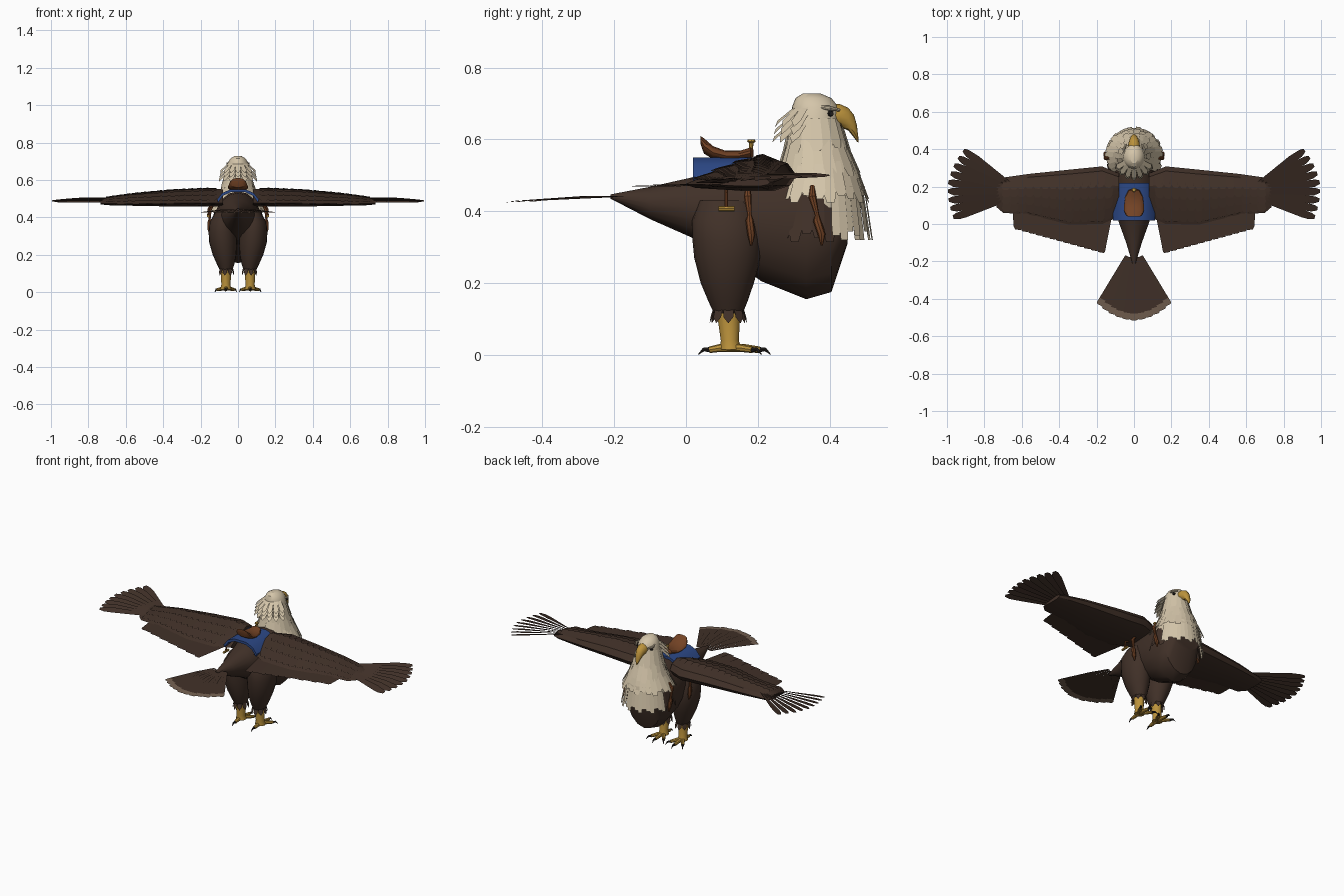
import bpy, math
from math import sin, cos, pi, radians
from mathutils import Vector

if "Cube" in bpy.data.objects:
    bpy.data.objects.remove(bpy.data.objects["Cube"])


def mat(name, c):
    m = bpy.data.materials.new(name)
    m.diffuse_color = (*c, 1)
    m.use_nodes = True
    m.node_tree.nodes["Principled BSDF"].inputs["Base Color"].default_value = m.diffuse_color
    return m


BROWN = mat("dark brown feather", (0.052, 0.030, 0.021))
CREAM = mat("cream feather", (0.66, 0.56, 0.40))
GOLD = mat("golden yellow", (0.50, 0.29, 0.045))
BLUE = mat("blue cloth", (0.025, 0.065, 0.24))
LEATHER = mat("saddle leather", (0.17, 0.055, 0.018))
TIP = mat("pale brown tip", (0.17, 0.115, 0.08))
BLACK = mat("claw black", (0.02, 0.016, 0.014))


def make(name, verts, faces, mats, mirror=False, idx=None):
    me = bpy.data.meshes.new(name)
    me.from_pydata([tuple(v) for v in verts], [], faces)
    ob = bpy.data.objects.new(name, me)
    bpy.context.collection.objects.link(ob)
    for m in (mats if isinstance(mats, list) else [mats]):
        me.materials.append(m)
    if idx:
        for p, i in zip(me.polygons, idx):
            p.material_index = i
    if mirror:
        ob.modifiers.new("mirror", 'MIRROR').use_mirror_merge = False
    return ob


def loft(name, rings, m, mirror=False):
    """Skin a list of equal closed rings and cap both ends."""
    n = len(rings[0])
    faces = [tuple(range(n))[::-1]]
    for k in range(len(rings) - 1):
        for i in range(n):
            j = (i + 1) % n
            faces.append((k*n+i, k*n+j, k*n+n+j, k*n+n+i))
    faces.append(tuple(range((len(rings)-1)*n, len(rings)*n)))
    return make(name, [v for r in rings for v in r], faces, m, mirror)


def level(z, cx, cy, rx, ry, n=20):
    return [(cx + rx*cos(2*pi*i/n), cy + ry*sin(2*pi*i/n), z) for i in range(n)]


def upright(y, rx, z0, z1, n=16):
    c, r = (z0+z1)/2, (z1-z0)/2
    return [(rx*cos(2*pi*i/n), y, c + r*sin(2*pi*i/n)) for i in range(n)]


def tube(name, path, radii, m, mirror=True, n=8):
    pts = [Vector(p) for p in path]
    rings = []
    for k, p in enumerate(pts):
        d = (pts[min(k+1, len(pts)-1)] - pts[max(k-1, 0)]).normalized()
        a = d.cross(Vector((1, 0, 0)) if abs(d.x) < .8 else Vector((0, 0, 1))).normalized()
        b = d.cross(a)
        rings.append([p + radii[k]*(a*cos(2*pi*i/n) + b*sin(2*pi*i/n)) for i in range(n)])
    return loft(name, rings, m, mirror)


def plates(name, polys, mats, mirror=False, idx=None):
    """Many separate flat feathers in one object."""
    v, f = [], []
    for p in polys:
        f.append(tuple(range(len(v), len(v)+len(p))))
        v += p
    return make(name, v, f, mats, mirror, idx)


# body
loft("body", [upright(*s) for s in [
    (-.21, .009, .435, .447), (-.1, .042, .378, .468), (.02, .085, .325, .495),
    (.12, .112, .27, .53), (.21, .128, .205, .54), (.335, .132, .155, .54),
    (.405, .12, .175, .53), (.45, .10, .31, .5)]], BROWN)

# tail fan with pale tips
polys, idx = [], []
N = 11
for i in range(N):
    a = radians(-28 + 56*i/(N-1))
    R = .425 - .035*abs(2*i/(N-1)-1)**1.5
    z = .436 + .002*(i % 2)

    def q(r, da):
        return (r*sin(a+da), -.09 - r*cos(a+da), z - .045*max(0, r-.12)**1.0 + .008*sin(r*7))
    h = radians(3.2)
    polys += [[q(.09, -h), q(.2, -h), q(R-.035, -h), q(R-.035, h), q(.2, h), q(.09, h)],
              [q(R-.035, -h), q(R-.006, -h), q(R, -h*.6), q(R, h*.6), q(R-.006, h), q(R-.035, h)]]
    idx += [0, 1]
plates("tail_fan", polys, [BROWN, TIP], idx=idx)

# wings: thick arm lofted outward
WING = [(.08, .27, .04, .46, .55), (.17, .308, 0, .457, .553), (.35, .29, -.003, .458, .545),
        (.56, .268, .05, .462, .525), (.70, .248, .06, .465, .505), (.735, .235, .09, .47, .495)]
PROF = [(0, .45), (.08, .8), (.3, 1), (.6, .75), (1, .2), (.9, .08), (.5, 0), (.2, 0), (.06, .15)]


def section(x):
    for a, b in zip(WING, WING[1:]):
        if x <= b[0]:
            t = (x-a[0])/(b[0]-a[0])
            return [p + (q-p)*t for p, q in zip(a, b)]
    return WING[-1]


def on_wing(x, u):
    _, yf, yb, z0, z1 = section(x)
    for (a, h), (b, k) in zip(PROF[:5], PROF[1:5]):
        if u <= b:
            return (x, yf + (yb-yf)*u, z0 + (z1-z0)*(h + (k-h)*(u-a)/(b-a)))
    return (x, yb, z0 + (z1-z0)*.2)


loft("wing_arm", [[(x, yf+(yb-yf)*u, z0+(z1-z0)*h) for u, h in PROF]
                  for x, yf, yb, z0, z1 in WING], BROWN, True)

# overlapping covert rows on the wing top
polys = []
for row in range(4):
    u0 = .12 + row*.2
    for i in range(14):
        x = .11 + i*.042
        ps = []
        for dx, du, lift in [(0, 0, .001), (.044, 0, .001), (.05, .18, .007),
                             (.04, .24, .008), (.018, .24, .008), (.006, .18, .007)]:
            px, py, pz = on_wing(x+dx, min(1, u0+du))
            ps.append((px, py, pz+lift))
        polys.append(ps)
plates("wing_coverts", polys, BROWN, True)

# trailing secondary feathers
polys = []
for i in range(13):
    t = i/12
    x0, x1 = .11 + .495*t, .155 + .445*t
    y1 = -.155 + .122*t
    z = .474 + .003*(i % 2)
    polys.append([(x0, .08, z), (x0+.045, .08, z), (x1+.043, y1+.02, z-.004),
                  (x1+.036, y1+.005, z-.005), (x1+.006, y1, z-.005), (x1, y1+.008, z-.004)])
plates("secondary_feathers", polys, BROWN, True)

# fanned primary feathers
polys = []
for i in range(9):
    t = i/8
    a = radians(35 - 53*t)
    R = .418 - .012*abs(2*t-1)
    z = .482 + .016*(1-t)

    def w(r, da):
        d = radians(da)
        return (.58 + r*cos(a+d), .16 + r*sin(a+d), z + .006*da/4 + .004*sin(r*8))
    polys.append([w(.08, -4), w(.34, -3.4), w(R-.03, -2.8), w(R, -1), w(R, 1.6),
                  w(R-.02, 2.8), w(.32, 4), w(.08, 4)])
plates("primary_feathers", polys, BROWN, True)

# head and neck
HEAD = [(.40, .365, .12, .12), (.45, .37, .125, .125), (.52, .37, .095, .102),
        (.60, .36, .073, .078), (.65, .36, .062, .068), (.69, .36, .056, .065),
        (.715, .355, .04, .05), (.728, .35, .018, .025)]
loft("head_and_neck", [level(*(s[0], 0) + s[1:], n=24) for s in HEAD], CREAM)


def skirt(name, n, a0, a1, top, bot, m, point=.6):
    """Ring of hanging feathers; top/bot = (z, centre y, rx, ry), angle 0 at +y."""
    polys = []
    for i in range(n):
        a = radians(a0 + (a1-a0)*i/(n-1))
        h = radians((a1-a0)/(n-1))*.56
        e = .003*(i % 2)

        def p(t, d):
            z, cy, rx, ry = [u + (v-u)*t for u, v in zip(top, bot)]
            return ((rx+e)*sin(a+d), cy + (ry+e)*cos(a+d), z)
        s = 1 - .08*(i % 3)
        polys.append([p(0, -h), p(.8*s, -h), p(s, -h*point), p(s, h*point), p(.8*s, h), p(0, h)])
    plates(name, polys, m)


skirt("ruff_front", 17, -68, 68, (.47, .365, .125, .13), (.32, .36, .155, .158), CREAM, .85)
skirt("ruff_lower", 26, -170, 170, (.54, .37, .092, .098), (.425, .365, .157, .145), CREAM)
skirt("ruff_middle", 22, -170, 170, (.60, .362, .075, .08), (.49, .37, .115, .121), CREAM)
skirt("ruff_upper", 18, -170, 170, (.66, .36, .062, .068), (.56, .365, .09, .094), CREAM)
for s, nm in ((1, "right"), (-1, "left")):
    skirt("breast_cape_" + nm, 6, s*68, s*138, (.45, .35, .12, .12), (.315, .35, .148, .135), BROWN)

# swept tufts behind the head
polys = []
for k in range(3):
    for i in range(7):
        a = radians(-60 + 20*i)
        z, r = .69 - .022*k, .055 + .004*k
        p = lambda rr, d, zz: (rr*sin(a+d), .36 - rr*cos(a+d)*1.08, zz)
        polys.append([p(r, -.2, z), p(r+.045, -.14, z-.038), p(r+.055, 0, z-.055),
                      p(r+.045, .14, z-.038), p(r, .2, z)])
plates("nape_tufts", polys, CREAM)

# hooked beak
BEAK = [(.405, .032, .633, .700), (.43, .030, .634, .698), (.452, .024, .625, .688),
        (.468, .017, .605, .668), (.476, .010, .594, .640), (.48, .003, .592, .606)]
loft("beak", [upright(*s, n=12) for s in BEAK], GOLD)

# eyes and brows
tube("eye", [(.046, .402, .672), (.056, .406, .672)], [.009, .006], BLACK)
tube("brow", [(.05, .375, .69), (.056, .40, .687), (.04, .428, .682)], [.004, .007, .004], CREAM)

# thighs, ankle feathers, shanks
loft("thigh", [level(*s) for s in [
    (.115, .063, .118, .032, .04), (.15, .066, .117, .047, .055), (.2, .072, .115, .063, .074),
    (.27, .08, .116, .075, .093), (.32, .082, .115, .075, .097), (.375, .08, .112, .072, .095),
    (.43, .07, .115, .05, .08)]], BROWN, True)
polys = []
for i in range(9):
    a = 2*pi*i/9
    p = lambda r, d, z: (.063 + r*.85*cos(a+d), .118 + r*sin(a+d), z)
    polys.append([p(.04, -.35, .14), p(.05, -.28, .105), p(.053, 0, .088), p(.05, .28, .105), p(.04, .35, .14)])
plates("ankle_feathers", polys, BROWN, True)
loft("shank", [level(*s, n=12) for s in [
    (.015, .065, .125, .030, .030), (.04, .065, .122, .024, .025), (.13, .063, .118, .030, .034)]], GOLD, True)

# toes and claws
for name, tx, ty in (("middle", .065, .205), ("outer", .107, .185),
                     ("inner", .023, .185), ("back", .065, .065)):
    d = Vector((tx-.065, ty-.122, 0)).normalized()
    t = Vector((tx, ty, .014))
    tube(name + "_toe", [(.065, .122, .02), (.065+(tx-.065)*.5, .122+(ty-.122)*.5, .019), t],
         [.012, .011, .009], GOLD)
    tube(name + "_claw", [t - d*.004, t + d*.016 + Vector((0, 0, .001)), t + d*.031 - Vector((0, 0, .013))],
         [.008, .005, .001], BLACK)

# saddle blanket: arched cloth
arch = [(-.112, .495), (-.085, .53), (-.04, .55), (.04, .55), (.085, .53), (.112, .495)]
loft("saddle_blanket", [[(x, y, z) for x, z in arch] + [(x*.95, y, z-.015) for x, z in arch[::-1]]
                        for y in (.02, .12, .22)], BLUE)

# saddle seat with raised back
loft("saddle_seat", [upright(*s, n=14) for s in [
    (.04, .034, .588, .61), (.05, .046, .56, .604), (.075, .054, .545, .582),
    (.11, .052, .54, .569), (.15, .046, .54, .569), (.18, .03, .545, .578), (.188, .012, .552, .572)]], LEATHER)
tube("saddle_horn", [(0, .18, .565), (0, .182, .59), (0, .182, .594), (0, .182, .6)],
     [.006, .006, .012, .010], GOLD, False)

# straps and stirrups
tube("stirrup_strap", [(.12, .112, .47), (.157, .112, .45), (.16, .112, .41)], [.005, .005, .005], LEATHER)
tube("stirrup", [(.16, .09, .407), (.16, .135, .407)], [.007, .007], GOLD)
for name, y0, y1, x in (("rear_strap", .172, .182, .152), ("front_strap", .352, .378, .152)):
    tube(name, [(x-.02, y0, .47), (x, y0, .44), (x, (y0+y1)/2, .39), (x, (y0+y1)/2, .375), (x, y1, .335), (x-.004, y1, .305)],
         [.006, .011, .006, .011, .011, .003], LEATHER)

# smooth rounded parts, keep creases
bpy.ops.object.select_all(action='SELECT')
bpy.context.view_layer.objects.active = bpy.data.objects["body"]
bpy.ops.object.shade_smooth_by_angle(angle=radians(32))
